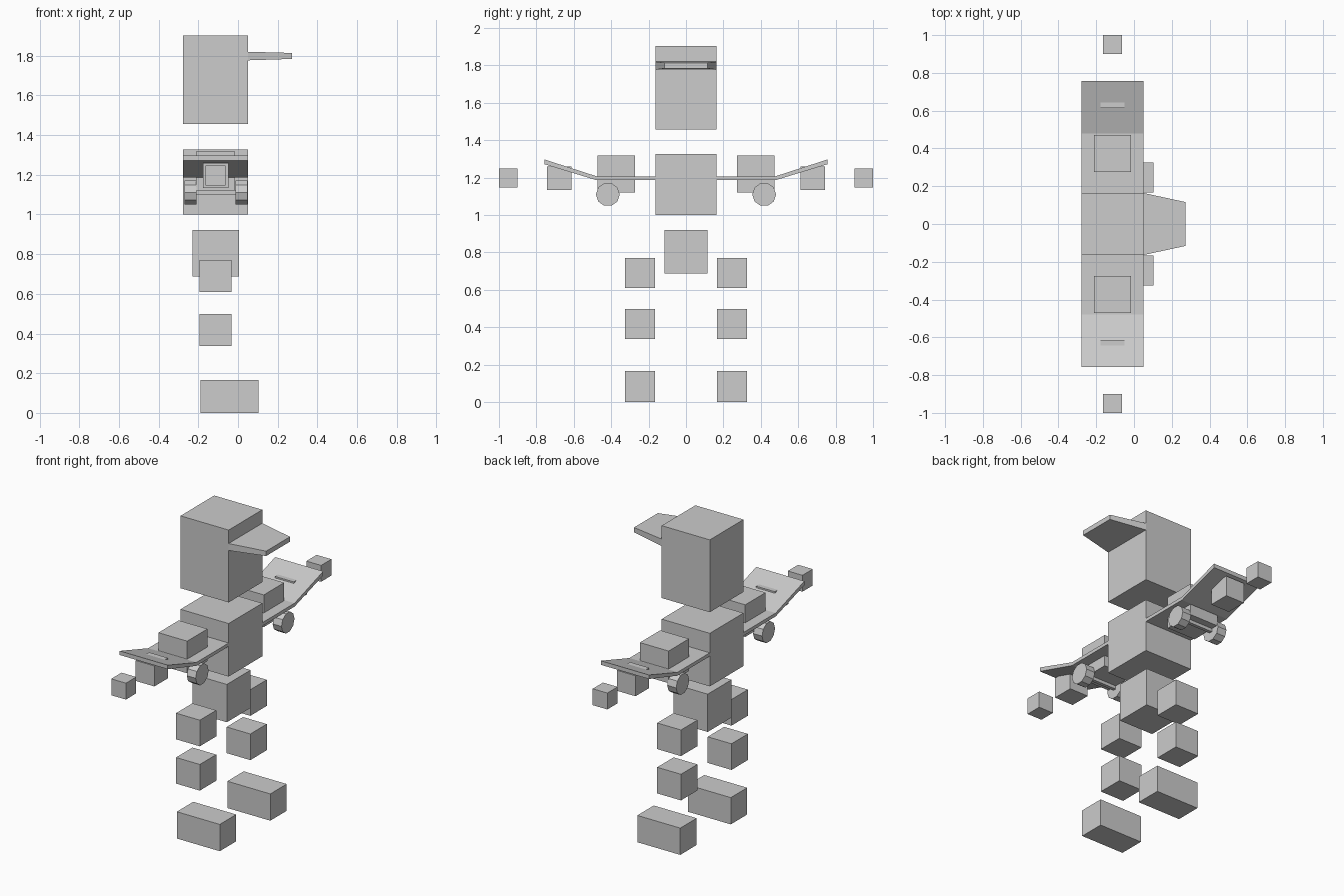
import bpy, math

cube = bpy.data.objects.get("Cube")
if cube:
    bpy.data.objects.remove(cube, do_unlink=True)

grey = bpy.data.materials.new("plain grey")
grey.use_nodes = True
colour = (0.604, 0.604, 0.604, 1)
grey.diffuse_color = colour
grey.node_tree.nodes["Principled BSDF"].inputs["Base Color"].default_value = colour


def mesh(name, verts, faces):
    me = bpy.data.meshes.new(name)
    me.from_pydata(verts, [], faces)
    me.materials.append(grey)
    ob = bpy.data.objects.new(name, me)
    bpy.context.collection.objects.link(ob)
    return ob


def loft(name, a, b):
    """Solid between two matching rings; ring a runs clockwise seen from outside its end."""
    n = len(a)
    faces = [(i, (i + 1) % n, (i + 1) % n + n, i + n) for i in range(n)]
    faces += [tuple(reversed(range(n))), tuple(range(n, 2 * n))]
    return mesh(name, a + b, faces)


def extrude_x(name, profile, x0, x1):
    """Extrude a counter-clockwise (y, z) profile along x."""
    return loft(name, [(x0, y, z) for y, z in profile], [(x1, y, z) for y, z in profile])


def box(name, x, y, z):
    y0, y1 = sorted(y)
    return extrude_x(name, [(y0, z[0]), (y1, z[0]), (y1, z[1]), (y0, z[1])], *x)


BODY_X = (-0.277, 0.051)

# Head, torso and hips
box("head", BODY_X, (-0.164, 0.164), (1.457, 1.903))
box("torso", BODY_X, (-0.164, 0.164), (1.0, 1.327))
box("hips", (-0.229, 0.005), (-0.116, 0.116), (0.688, 0.921))

# Tapered cap brim
def brim_ring(x, w, z0, z1):
    return [(x, -w, z0), (x, w, z0), (x, w, z1), (x, -w, z1)]

loft("cap_brim", brim_ring(0.051, 0.164, 1.777, 1.82), brim_ring(0.273, 0.116, 1.784, 1.814))

# Board with upturned ends
extrude_x("board_deck", [(-0.757, 1.272), (-0.478, 1.186), (0.478, 1.186), (0.757, 1.272),
                         (0.757, 1.297), (0.478, 1.207), (-0.478, 1.207), (-0.757, 1.297)],
          *BODY_X)

for side, s in (("front", -1), ("back", 1)):
    # Arm blocks
    box(side + "_upper_arm", (-0.212, -0.016), (s * 0.274, s * 0.472), (1.12, 1.318))
    box(side + "_forearm", (-0.177, -0.049), (s * 0.613, s * 0.744), (1.134, 1.26))
    box(side + "_hand", (-0.164, -0.064), (s * 0.9, s * 1.0), (1.147, 1.248))

    # Leg blocks
    leg_y = (s * 0.166, s * 0.326)
    box(side + "_thigh", (-0.194, -0.032), leg_y, (0.61, 0.771))
    box(side + "_shin", (-0.194, -0.032), leg_y, (0.337, 0.498))
    box(side + "_foot", (-0.189, 0.104), leg_y, (0.0, 0.165))

    # Ten-sided wheels joined by an axle
    wy, wz, r = s * 0.418, 1.11, 0.0635
    rim = [(wy + r * math.cos(i * math.pi / 5), wz + r * math.sin(i * math.pi / 5))
           for i in range(10)]
    extrude_x(side + "_wheel_outer", rim, -0.27, -0.209)
    extrude_x(side + "_wheel_inner", rim, -0.012, 0.048)
    box(side + "_axle", (-0.209, -0.012), (wy - 0.01, wy + 0.01), (wz - 0.01, wz + 0.01))
